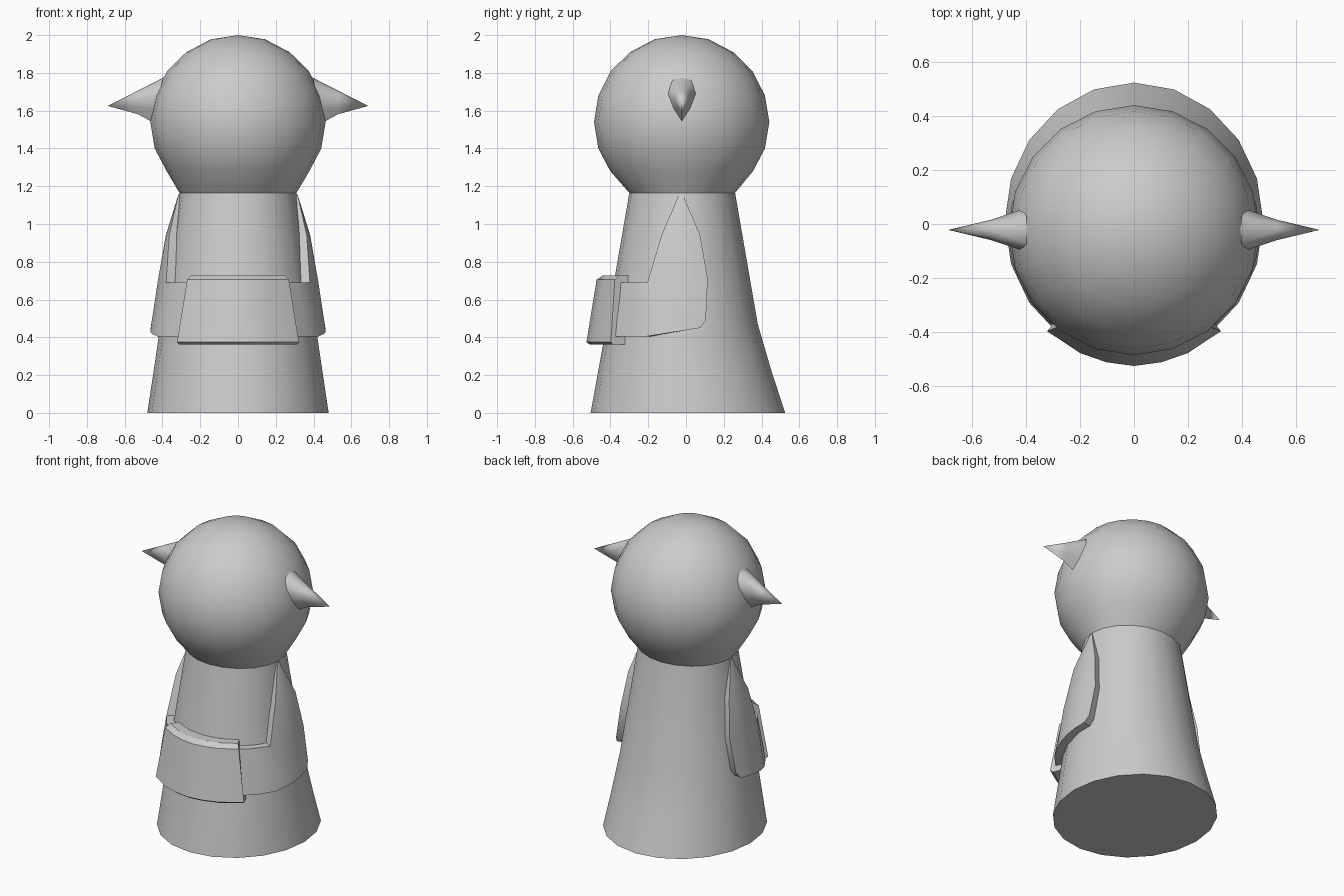
import bpy, bmesh
from math import sin, cos, acos, radians, pi

if "Cube" in bpy.data.objects:
    bpy.data.objects.remove(bpy.data.objects["Cube"])

# Torso rings: z, half width x, half depth y, centre y
TORSO = [(0, .48, .515, .01), (.22, .447, .459, -.006), (.47, .41, .40, -.02), (1.165, .31, .28, -.02)]
# Head rings, continuing up from the neck
HEAD = [(1.28, .378), (1.40, .441), (1.54, .464), (1.68, .441), (1.81, .375), (1.91, .273), (1.978, .143)]
SEG = 20


def torso_at(z):
    for a, b in zip(TORSO, TORSO[1:]):
        if z <= b[0]:
            t = (z - a[0]) / (b[0] - a[0])
            return [p + (q - p) * t for p, q in zip(a, b)][1:]
    return TORSO[-1][1:]


def on_torso(phi, z, off):
    # phi = 0 is the front; off is the distance outside the torso
    rx, ry, cy = torso_at(z)
    return ((rx + off) * sin(phi), cy - (ry + off) * cos(phi), z)


def phi_of(y, z, off):
    rx, ry, cy = torso_at(z)
    return acos(max(-1, min(1, (cy - y) / (ry + off))))


def finish(bm, name, mirror=False, angle=32):
    bmesh.ops.recalc_face_normals(bm, faces=bm.faces)
    me = bpy.data.meshes.new(name)
    bm.to_mesh(me)
    bm.free()
    ob = bpy.data.objects.new(name, me)
    bpy.context.collection.objects.link(ob)
    bpy.ops.object.select_all(action='DESELECT')
    ob.select_set(True)
    bpy.context.view_layer.objects.active = ob
    bpy.ops.object.shade_smooth_by_angle(angle=radians(angle))
    if mirror:
        ob.modifiers.new("Mirror", 'MIRROR')
    return ob


def loft(bm, rings, cap_start=True, cap_end=True, tip=None):
    vs = [[bm.verts.new(p) for p in r] for r in rings]
    n = len(vs[0])
    for a, b in zip(vs, vs[1:]):
        for i in range(n):
            j = (i + 1) % n
            bm.faces.new((a[i], a[j], b[j], b[i]))
    if cap_start:
        bm.faces.new(vs[0])
    if tip:
        t = bm.verts.new(tip)
        for i in range(n):
            bm.faces.new((vs[-1][i], vs[-1][(i + 1) % n], t))
    elif cap_end:
        bm.faces.new(vs[-1])


def ellipse(z, rx, ry, cy):
    return [(rx * sin(2 * pi * i / SEG), cy - ry * cos(2 * pi * i / SEG), z) for i in range(SEG)]


# Robe and round head as one lofted skin
bm = bmesh.new()
rings = [ellipse(*r) for r in TORSO] + [ellipse(z, r, r, -.023) for z, r in HEAD]
loft(bm, rings, tip=(0, -.023, 2.0))
finish(bm, "body_and_head")

# Pointed ears, drop-shaped in section
bm = bmesh.new()
drop = [(0, 1.775), (.05, 1.76), (.076, 1.69), (.045, 1.61), (0, 1.54), (-.045, 1.61), (-.076, 1.69), (-.05, 1.76)]
base = [(.395 + (1.775 - z) * .25, -.022 + y, z) for y, z in drop]
mid = [(.53, -.022 + y * .5, 1.645 + (z - 1.66) * .53) for y, z in drop]
loft(bm, [base, mid], tip=(.69, -.022, 1.625))
finish(bm, "ear", mirror=True, angle=50)

# Sleeves: a thick L-shaped sheet lying on the torso
# Rows: z, front y, back y, back z drop, offset
ROWS = [(1.16, -.035, -.018, 0, .004), (.94, -.13, .075, 0, .04), (.69, -.205, .115, .02, .048),
        (.49, -.205, .105, 0, .05), (.405, -.21, .075, .045, .05)]
COLS = 5
bm = bmesh.new()
outer, inner = {}, {}
for r, (z, yf, yb, dz, off) in enumerate(ROWS):
    ys = [-.38, -.30] if r >= 2 else [None, None]
    ys += [yf + (yb - yf) * c / (COLS - 1) for c in range(COLS)]
    for c, y in enumerate(ys):
        if y is None:
            continue
        zz = z + dz * max(0, (y - yf) / (yb - yf))
        phi = phi_of(y, zz, off)
        outer[r, c] = bm.verts.new(on_torso(phi, zz, off))
        inner[r, c] = bm.verts.new(on_torso(phi, zz, -.025))
count = {}
for r in range(len(ROWS) - 1):
    for c in range(COLS + 1):
        k = [(r, c), (r, c + 1), (r + 1, c + 1), (r + 1, c)]
        if not all(q in outer for q in k):
            continue
        bm.faces.new([outer[q] for q in k])
        bm.faces.new([inner[q] for q in reversed(k)])
        for a, b in zip(k, k[1:] + k[:1]):
            e = frozenset((a, b))
            count[e] = None if e in count else (a, b)
for e in count.values():
    if e:
        bm.faces.new((outer[e[0]], outer[e[1]], inner[e[1]], inner[e[0]]))
finish(bm, "sleeve", mirror=True)

# Joined cuffs wrapping across the front: z, offset, end angle
SECTION = [(.375, .09, 40), (.705, .094, 36), (.728, .065, 35.5), (.728, -.02, 37), (.362, -.02, 44), (.362, .07, 40)]
bm = bmesh.new()
loft(bm, [[on_torso(radians(a * t), z, off - .012 * abs(t)) for z, off, a in SECTION]
          for t in (-1, -.58, -.29, 0, .29, .58, 1)])
finish(bm, "joined_cuffs")
